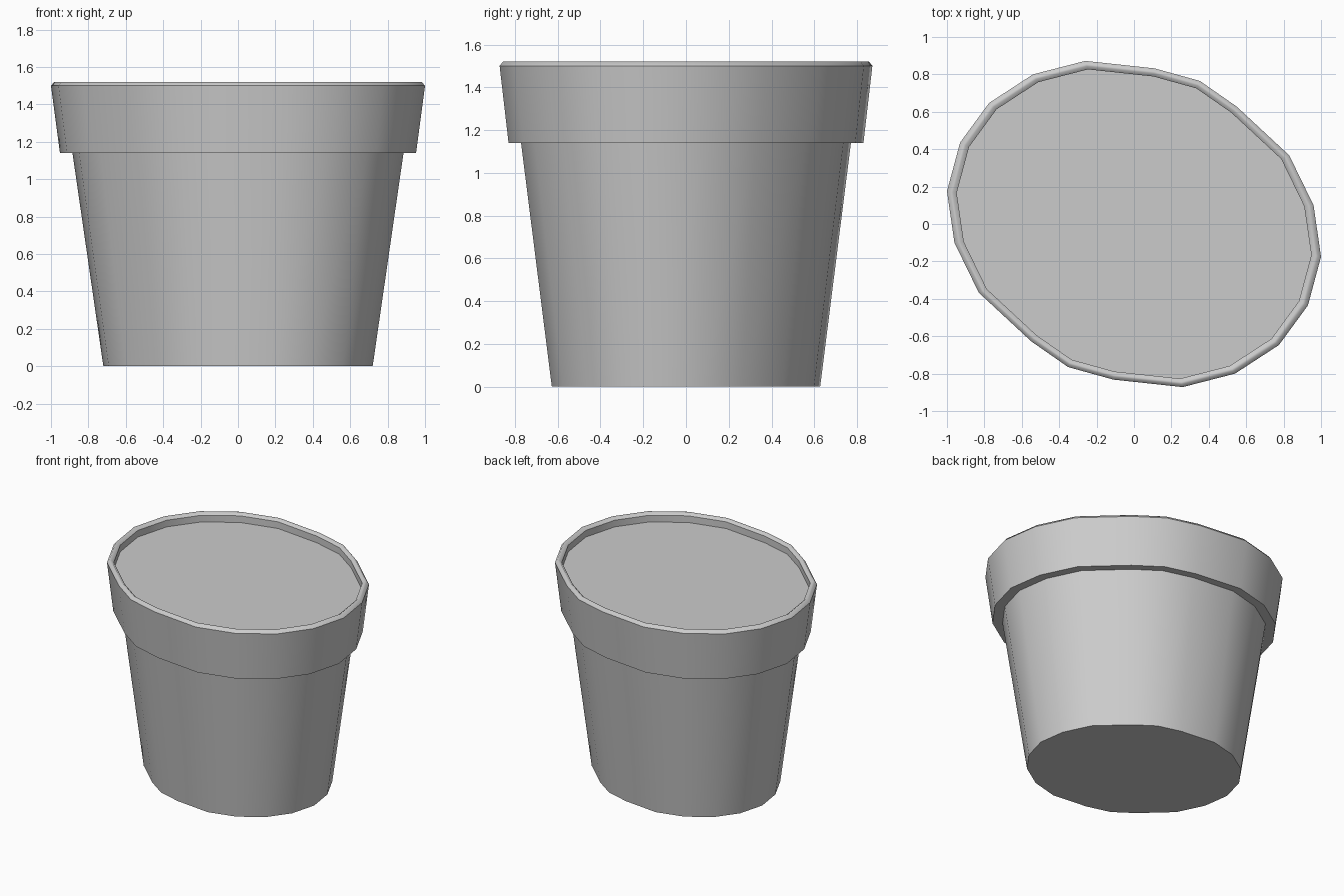
import bpy, bmesh

if "Cube" in bpy.data.objects:
    bpy.data.objects.remove(bpy.data.objects["Cube"])

# Single clay grey
grey = bpy.data.materials.new("clay grey")
grey.diffuse_color = (0.6, 0.6, 0.6, 1)
grey.use_nodes = True
grey.node_tree.nodes["Principled BSDF"].inputs["Base Color"].default_value = grey.diffuse_color

# Half of the hand-cut oval outline; the other half is its point mirror
half = [(0.26, -0.872), (0.54, -0.80), (0.775, -0.647), (0.93, -0.435), (1.0, -0.175),
        (0.96, 0.10), (0.83, 0.367), (0.55, 0.627), (0.352, 0.765), (0.11, 0.832)]
outline = half + [(-x, -y) for x, y in half]
N = len(outline)


def loft(name, profile, sharp, cap_start=False, cap_end=False):
    """Skin the outline through (scale, z) rings; listed rings stay sharp."""
    bm = bmesh.new()
    rings = [[bm.verts.new((x * s, y * s, z)) for x, y in outline] for s, z in profile]
    for a, b in zip(rings, rings[1:]):
        for i in range(N):
            j = (i + 1) % N
            bm.faces.new((a[i], a[j], b[j], b[i]))
    if cap_start:
        bm.faces.new(rings[0][::-1])
    if cap_end:
        bm.faces.new(rings[-1])
    for f in bm.faces:
        f.smooth = True
    for k in sharp:
        for i in range(N):
            e = bm.edges.get((rings[k][i], rings[k][(i + 1) % N]))
            if e:
                e.smooth = False
    me = bpy.data.meshes.new(name)
    bm.to_mesh(me)
    bm.free()
    me.materials.append(grey)
    ob = bpy.data.objects.new(name, me)
    bpy.context.collection.objects.link(ob)
    return ob


# Pot: tapered body, overhanging collar, rounded lip and inner wall
loft("pot", [(0.72, 0), (0.885, 1.14), (0.952, 1.14), (1.0, 1.50),
             (0.982, 1.52), (0.968, 1.52), (0.948, 1.505), (0.948, 1.455)],
     sharp=(0, 1, 2, 3, 6, 7), cap_start=True)

# Soil: flat fill just below the lip
loft("soil", [(0.948, 1.455)], sharp=(0,), cap_end=True)
